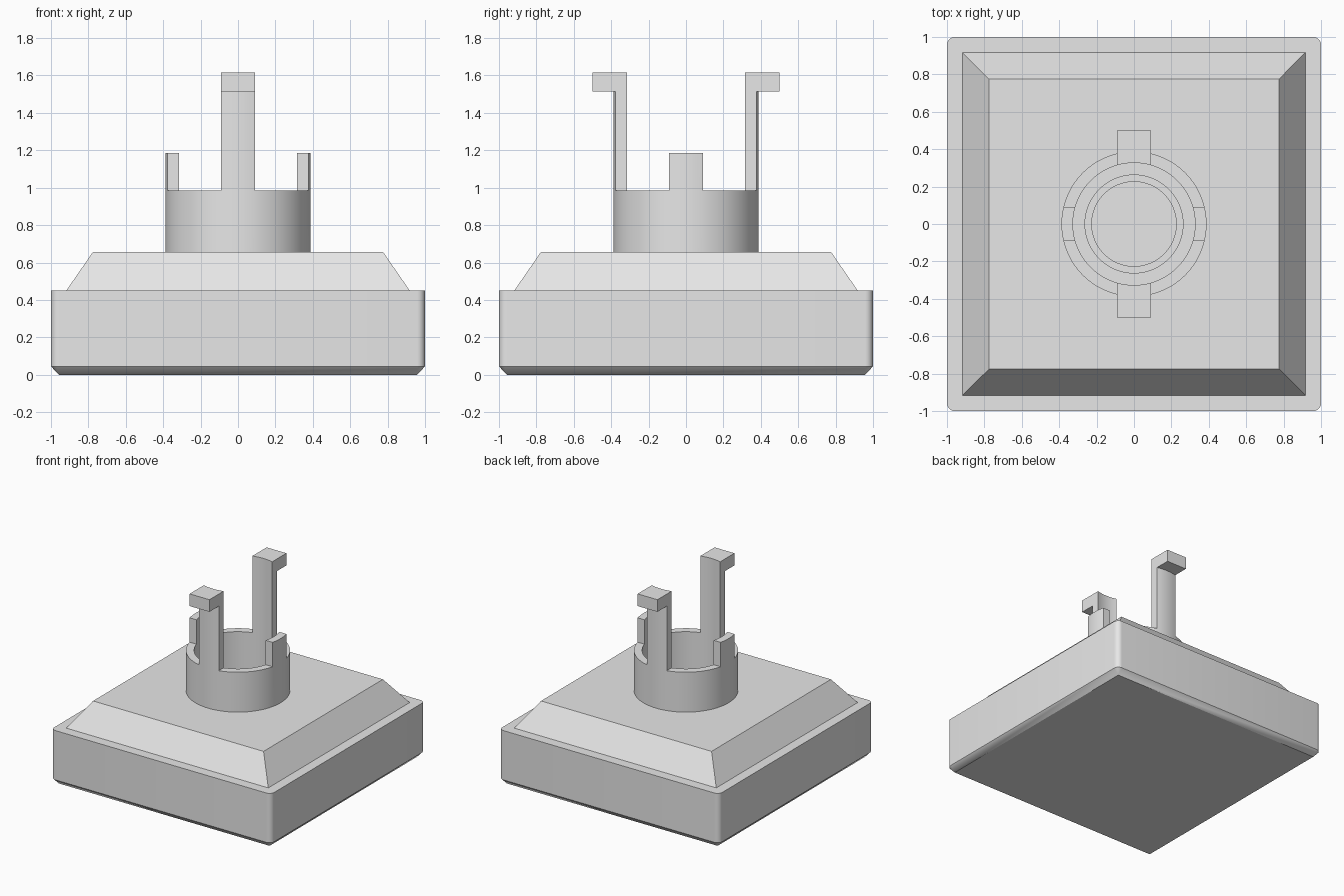
import bpy, bmesh, math

if "Cube" in bpy.data.objects:
    bpy.data.objects.remove(bpy.data.objects["Cube"], do_unlink=True)

GREY = bpy.data.materials.new("plain grey")
GREY.use_nodes = True
COLOUR = (0.8, 0.8, 0.8, 1)
GREY.diffuse_color = COLOUR
GREY.node_tree.nodes["Principled BSDF"].inputs["Base Color"].default_value = COLOUR


def finish(bm, name):
    bmesh.ops.remove_doubles(bm, verts=bm.verts[:], dist=1e-4)
    bmesh.ops.recalc_face_normals(bm, faces=bm.faces[:])
    mesh = bpy.data.meshes.new(name)
    bm.to_mesh(mesh)
    bm.free()
    mesh.materials.append(GREY)
    ob = bpy.data.objects.new(name, mesh)
    bpy.context.collection.objects.link(ob)
    return ob


def smooth(ob):
    bpy.ops.object.select_all(action="DESELECT")
    ob.select_set(True)
    bpy.context.view_layer.objects.active = ob
    bpy.ops.object.shade_smooth_by_angle(angle=math.radians(30))


def rounded_square(bm, half, radius, z, steps=6):
    loop = []
    for quarter in range(4):
        mid = math.pi / 4 + quarter * math.pi / 2
        cx = math.copysign(half - radius, math.cos(mid))
        cy = math.copysign(half - radius, math.sin(mid))
        for i in range(steps + 1):
            a = (quarter + i / steps) * math.pi / 2
            loop.append(bm.verts.new((cx + radius * math.cos(a),
                                      cy + radius * math.sin(a), z)))
    return loop


def bridge(bm, a, b):
    n = len(a)
    return [bm.faces.new((a[i], a[(i + 1) % n], b[(i + 1) % n], b[i])) for i in range(n)]


# Base: chamfered foot, rounded block, ledge and sloping deck
DECK = 0.657
bm = bmesh.new()
levels = [(0.958, 0, 0), (1, 0.042, 0.045), (1, 0.042, 0.45),
          (0.918, 0, 0.45), (0.775, 0, DECK)]
loops = [rounded_square(bm, *level) for level in levels]
for low, high in zip(loops, loops[1:]):
    bridge(bm, low, high)
bm.faces.new(loops[0])
bm.faces.new(loops[-1])
base = finish(bm, "base")

# Shallow stepped recess in the floor of the socket
for name, radius, depth in (("wide_recess_cutter", 0.262, 0.04),
                            ("narrow_recess_cutter", 0.226, 0.08)):
    bm = bmesh.new()
    bmesh.ops.create_cone(bm, cap_ends=True, segments=64, radius1=radius,
                          radius2=radius, depth=2 * depth)
    bmesh.ops.translate(bm, verts=bm.verts[:], vec=(0, 0, DECK))
    cutter = finish(bm, name)
    cutter.hide_render = True
    cutter.hide_set(True)
    mod = base.modifiers.new(name, "BOOLEAN")
    mod.operation = "DIFFERENCE"
    mod.solver = "EXACT"
    mod.object = cutter
    bpy.context.view_layer.objects.active = base
    bpy.ops.object.modifier_apply(modifier=mod.name)
    bpy.data.objects.remove(cutter, do_unlink=True)
smooth(base)

# Socket: a ring with two short tabs and two tall hooked posts
OUTER, INNER, POST = 0.388, 0.327, 0.09
POST_STEPS, GAP_STEPS = 6, 14


def ring_loop(bm, radius):
    """Circle whose points line up with the parallel sides of the posts."""
    edge = math.asin(POST / radius)
    loop = []
    for quarter in range(4):
        mid = quarter * math.pi / 2
        for i in range(POST_STEPS):
            loop.append(mid + math.asin(POST * (2 * i / POST_STEPS - 1) / radius))
        for i in range(GAP_STEPS):
            loop.append(mid + edge + (math.pi / 2 - 2 * edge) * i / GAP_STEPS)
    return [bm.verts.new((radius * math.cos(a), radius * math.sin(a), DECK)) for a in loop]


def raise_faces(bm, faces, z):
    out = bmesh.ops.extrude_face_region(bm, geom=faces)["geom"]
    for v in out:
        if isinstance(v, bmesh.types.BMVert):
            v.co.z = z
    old = [f for f in faces if f.is_valid]
    if old:
        bmesh.ops.delete(bm, geom=old, context="FACES")
    return [f for f in out if isinstance(f, bmesh.types.BMFace)]


bm = bmesh.new()
ring = raise_faces(bm, bridge(bm, ring_loop(bm, OUTER), ring_loop(bm, INNER)), 0.985)


def pick(axis, side):
    """Ring top faces that belong to the post on one side."""
    return [f for f in ring if f.is_valid
            and f.calc_center_median()[axis] * side > 0
            and all(abs(v.co[1 - axis]) < POST + 1e-4 for v in f.verts)]


for side in (-1, 1):
    raise_faces(bm, pick(0, side), 1.185)
    neck = raise_faces(bm, pick(1, side), 1.515)
    raise_faces(bm, neck, 1.615)
    # Pull the outer face of the post head out into a hook
    head = [f for f in bm.faces if f.calc_center_median().y * side > 0
            and all(v.co.z > 1.51 and math.hypot(v.co.x, v.co.y) > OUTER - 0.01
                    for v in f.verts)]
    out = bmesh.ops.extrude_face_region(bm, geom=head)["geom"]
    for v in out:
        if isinstance(v, bmesh.types.BMVert):
            v.co.y = 0.5 * side
    old = [f for f in head if f.is_valid]
    if old:
        bmesh.ops.delete(bm, geom=old, context="FACES")
smooth(finish(bm, "hooked_socket"))
